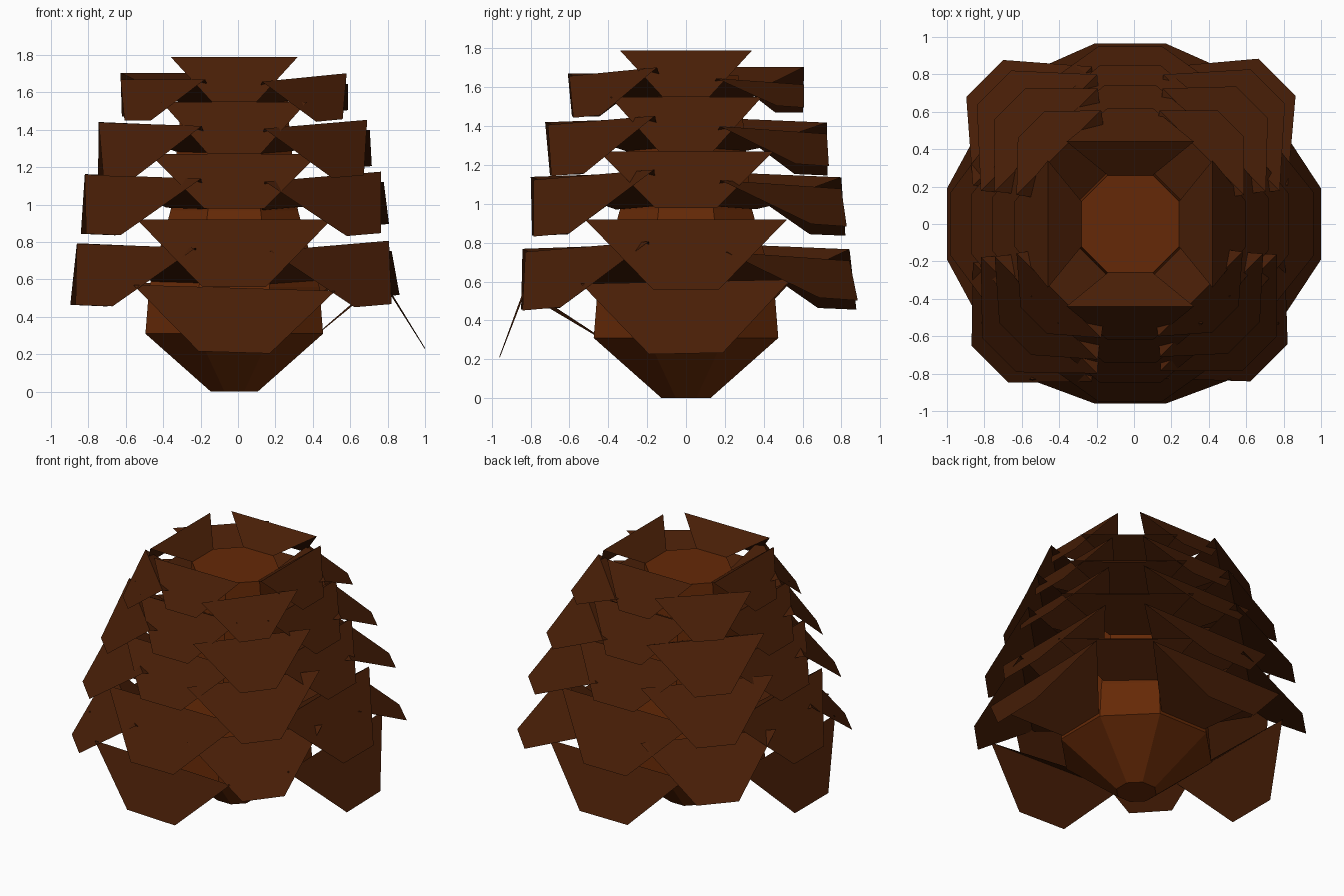
import bpy, bmesh, math
from mathutils import Matrix, Vector

if "Cube" in bpy.data.objects:
    bpy.data.objects.remove(bpy.data.objects["Cube"])

CX = -0.02  # the cone axis sits slightly left of centre


def material(name, rgb):
    m = bpy.data.materials.new(name)
    m.diffuse_color = (*rgb, 1)
    m.use_nodes = True
    m.node_tree.nodes["Principled BSDF"].inputs["Base Color"].default_value = m.diffuse_color
    return m


core_brown = material("core_brown", (0.130, 0.022, 0.002))
scale_brown = material("scale_brown", (0.065, 0.013, 0.002))


def make_object(name, bm, mat):
    me = bpy.data.meshes.new(name)
    bm.to_mesh(me)
    bm.free()
    me.materials.append(mat)
    ob = bpy.data.objects.new(name, me)
    ob.location.x = CX
    bpy.context.collection.objects.link(ob)
    return ob


# Eight-sided core, flats facing the axes: (apothem, z)
bm = bmesh.new()
rings = []
for r, z in [(0.125, 0), (0.475, 0.31), (0.455, 0.56), (0.34, 0.97), (0.27, 1.66)]:
    R = r / math.cos(math.pi / 8)
    rings.append([bm.verts.new((R * math.cos((i + 0.5) * math.pi / 4),
                                R * math.sin((i + 0.5) * math.pi / 4), z)) for i in range(8)])
for a, b in zip(rings, rings[1:]):
    for i in range(8):
        j = (i + 1) % 8
        bm.faces.new((a[i], a[j], b[j], b[i]))
bm.faces.new(rings[0][::-1])
bm.faces.new(rings[-1])
make_object("core", bm, core_brown)


# Each scale rises from the core to a wide ridge, then droops to a narrow tip.
# The four scales of a ring lean a little differently.
def scale_ring(name, start_angle, stations, leans):
    bm = bmesh.new()
    for k, (ridge_dr, ridge_dz, tip_dr, tip_dz, roll) in enumerate(leans):
        rot = Matrix.Rotation(start_angle + k * math.pi / 2, 3, 'Z')
        offsets = [(0, 0), (ridge_dr, ridge_dz), (tip_dr, tip_dz)]
        rows = [[bm.verts.new(rot @ Vector((r + dr, s * hw, z + dz + s * hw * roll)))
                 for s in (-1, 1)]
                for (r, z, hw), (dr, dz) in zip(stations, offsets)]
        for a, b in zip(rows, rows[1:]):
            bm.faces.new((a[0], b[0], b[1], a[1]))
    make_object(name, bm, scale_brown)


# Stations: root, ridge, tip as (radius, z, half width)
straight = [
    [(0.47, 0.33, 0.18), (0.79, 0.60, 0.54), (1.00, 0.22, 0.19)],
    [(0.41, 0.72, 0.16), (0.70, 0.92, 0.52), (0.97, 0.56, 0.17)],
    [(0.33, 1.11, 0.14), (0.61, 1.27, 0.45), (0.85, 0.98, 0.16)],
    [(0.29, 1.42, 0.13), (0.53, 1.55, 0.39), (0.74, 1.27, 0.14)],
    [(0.26, 1.66, 0.12), (0.44, 1.79, 0.34), (0.62, 1.55, 0.12)],
]
diagonal = [
    [(0.44, 0.58, 0.17), (0.74, 0.78, 0.45), (1.10, 0.46, 0.14)],
    [(0.36, 0.98, 0.15), (0.69, 1.15, 0.44), (1.03, 0.84, 0.13)],
    [(0.31, 1.28, 0.13), (0.635, 1.43, 0.39), (0.91, 1.15, 0.12)],
    [(0.27, 1.54, 0.12), (0.54, 1.68, 0.32), (0.75, 1.45, 0.10)],
]
# Leans of the scales at +x, +y, -x, -y, then of the four diagonals
regular = [(0, 0, 0, 0, 0)] * 4
lowest_leans = [(0, 0, 0.02, 0.01, 0.02), (0.02, -0.02, -0.035, 0, 0),
                (0, 0, -0.02, 0, 0), (0.04, -0.045, -0.04, -0.01, -0.03)]
second_leans = [(0, 0, 0.01, 0, 0), (0, 0, -0.02, 0, 0),
                (0, 0, -0.01, 0, 0), (0, 0, -0.02, 0, 0)]
diagonal_leans = [(0, -0.05, 0.01, 0.05, -0.05), (0, 0, 0, 0, 0.03),
                  (0, 0, -0.04, 0, -0.025), (-0.02, 0, -0.05, 0, 0.06)]
top_leans = [diagonal_leans[0], (0, 0.025, 0, 0.02, 0), (0, -0.01, -0.02, 0, 0),
             (-0.01, 0, -0.03, 0, 0.07)]
for i, st in enumerate(straight):
    scale_ring(f"straight_scales_{i + 1}", 0, st,
               [lowest_leans, second_leans, regular, regular, regular][i])
for i, st in enumerate(diagonal):
    scale_ring(f"diagonal_scales_{i + 1}", math.pi / 4, st,
               top_leans if i == 3 else diagonal_leans)
